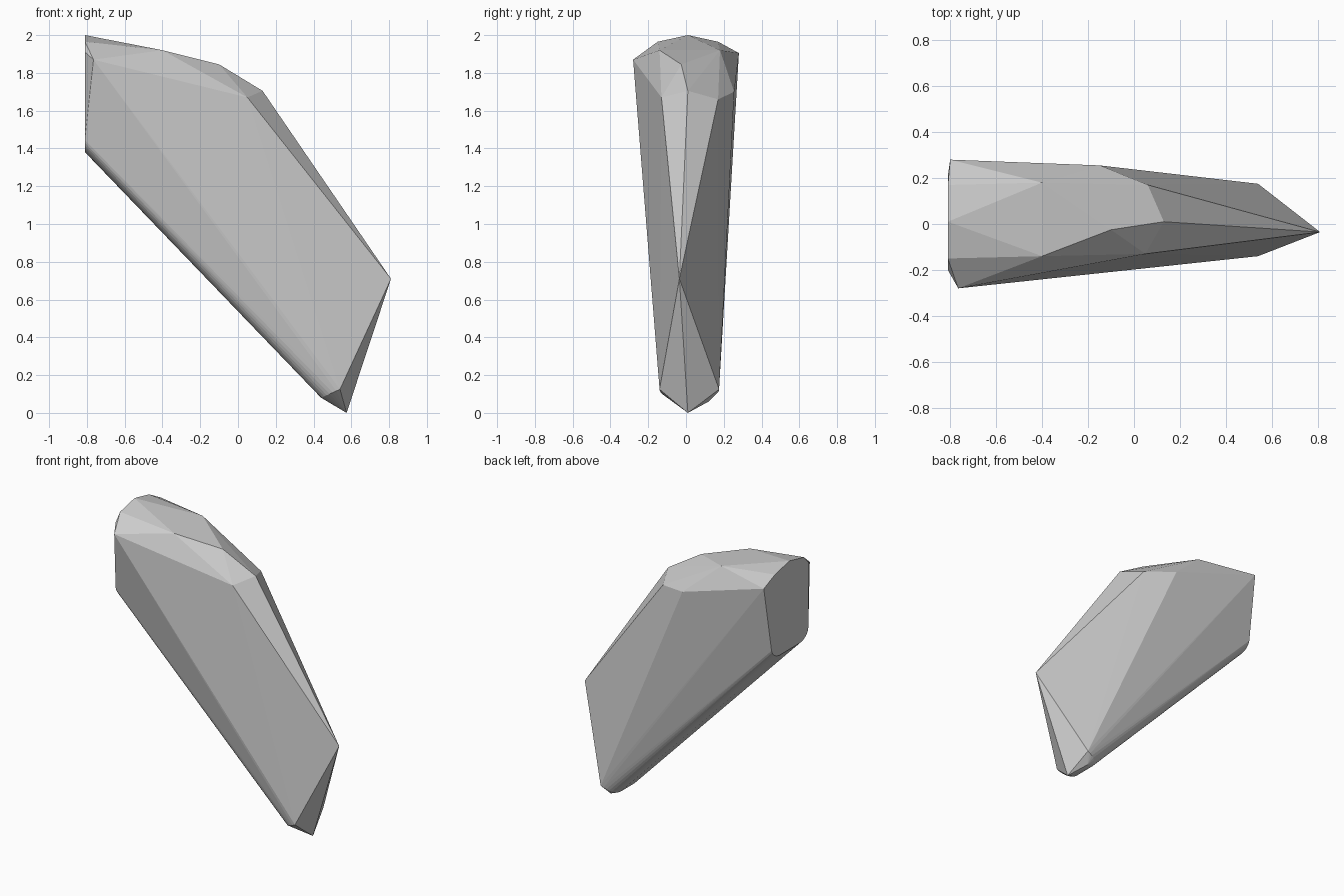
import bpy, bmesh
from math import sin, cos, pi, radians

if "Cube" in bpy.data.objects:
    bpy.data.objects.remove(bpy.data.objects["Cube"])

# Chiselled corner points of the stone
corners = [
    # crown ridge, from the flat cap towards the shoulder
    (-0.81, 0.01, 2.0), (-0.81, -0.15, 1.965), (-0.81, 0.17, 1.965),
    (-0.40, -0.14, 1.92), (-0.40, 0.18, 1.92), (-0.10, -0.025, 1.845),
    (0.13, 0.01, 1.705), (0.05, -0.13, 1.67), (0.06, 0.17, 1.66),
    (-0.15, 0.255, 1.70),
    # widest side corners near the cap
    (-0.765, -0.28, 1.87), (-0.80, 0.28, 1.905), (-0.81, -0.20, 1.91),
    # pointed lower end
    (0.81, -0.035, 0.71), (0.575, 0.01, 0.0), (0.50, 0.12, 0.06),
]


def rounded_edge(y0, y1, side, bottom, r, steps=8):
    """Section of the rounded underside: two soft corners, flat between."""
    pts = []
    for i in range(steps + 1):
        a = pi / 2 * i / steps
        x = side[0] + (bottom[0] - side[0]) * sin(a)
        z = side[1] + (bottom[1] - side[1]) * sin(a)
        inset = r * (1 - cos(a))
        pts += [(x, y0 + inset, z), (x, y1 - inset, z)]
    return pts


# Rounded underside runs from the cap to the lower end
points = corners
points += rounded_edge(-0.20, 0.21, (-0.81, 1.46), (-0.81, 1.38), 0.10)
points += rounded_edge(-0.14, 0.175, (0.54, 0.125), (0.44, 0.08), 0.08)

# Wrap the points in a closed faceted skin
bm = bmesh.new()
for p in points:
    bm.verts.new(p)
hull = bmesh.ops.convex_hull(bm, input=bm.verts[:])
unused = {g for g in hull["geom_interior"] + hull["geom_unused"]
          if isinstance(g, bmesh.types.BMVert)}
bmesh.ops.delete(bm, geom=list(unused), context='VERTS')
bmesh.ops.dissolve_limit(bm, angle_limit=radians(0.5),
                         verts=bm.verts[:], edges=bm.edges[:])
bmesh.ops.recalc_face_normals(bm, faces=bm.faces[:])

mesh = bpy.data.meshes.new("faceted_stone")
bm.to_mesh(mesh)
bm.free()
stone = bpy.data.objects.new("faceted_stone", mesh)
bpy.context.collection.objects.link(stone)
